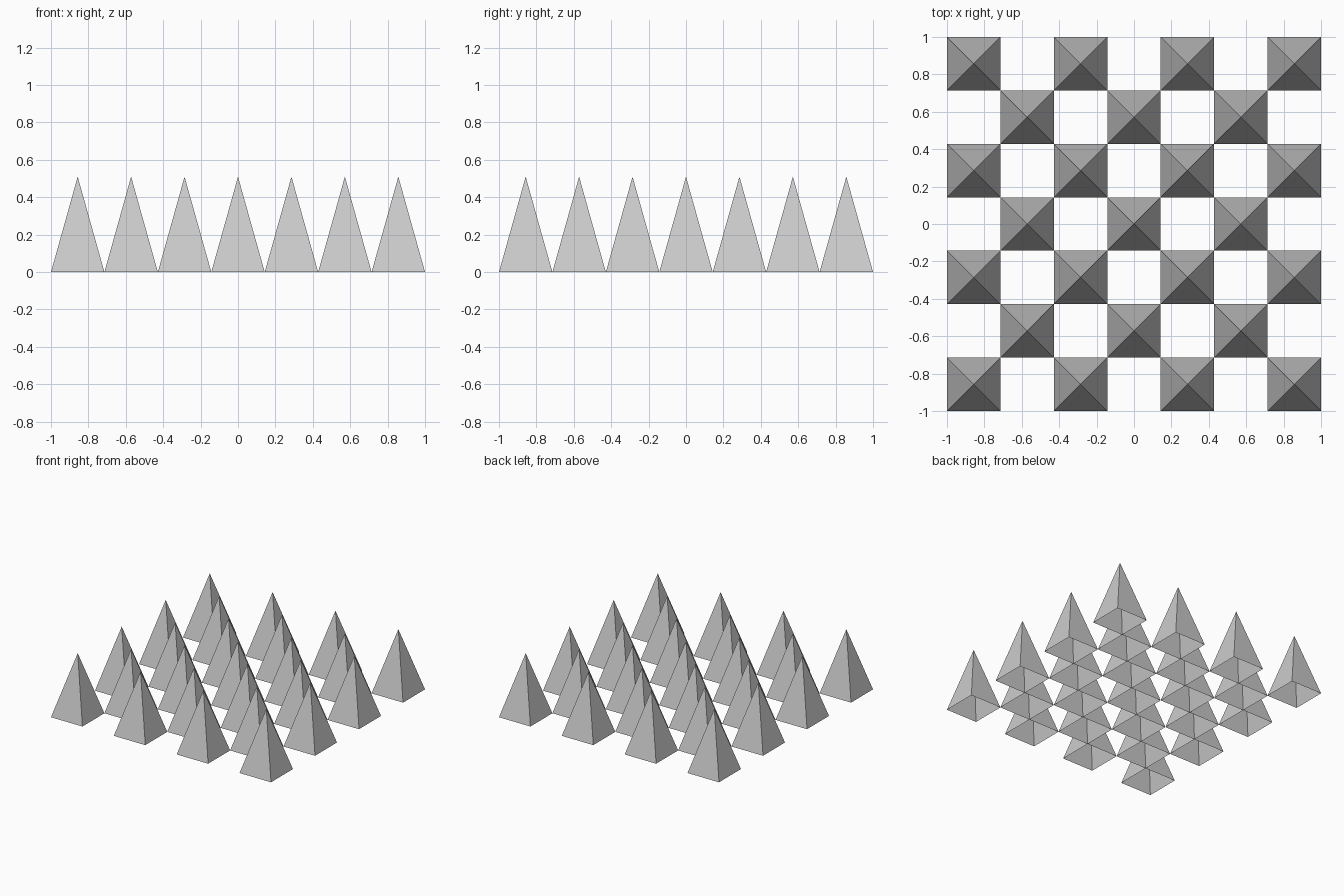
import bpy

if "Cube" in bpy.data.objects:
    bpy.data.objects.remove(bpy.data.objects["Cube"])

N = 7                 # cells per side of the checkerboard
CELL = 2.0 / N
HEIGHT = 0.51
h = CELL / 2

# Shared pyramid shell: four sloping walls, open underneath
verts = [(-h, -h, 0), (h, -h, 0), (h, h, 0), (-h, h, 0), (0, 0, HEIGHT)]
faces = [(i, (i + 1) % 4, 4) for i in range(4)]
mesh = bpy.data.meshes.new("spike")
mesh.from_pydata(verts, [], faces)
mesh.update()

# Spikes on alternate cells, corners included
for row in range(N):
    for col in range(N):
        if (row + col) % 2 == 0:
            spike = bpy.data.objects.new(f"spike_{row}_{col}", mesh)
            spike.location = (-1 + h + col * CELL, -1 + h + row * CELL, 0)
            bpy.context.collection.objects.link(spike)
